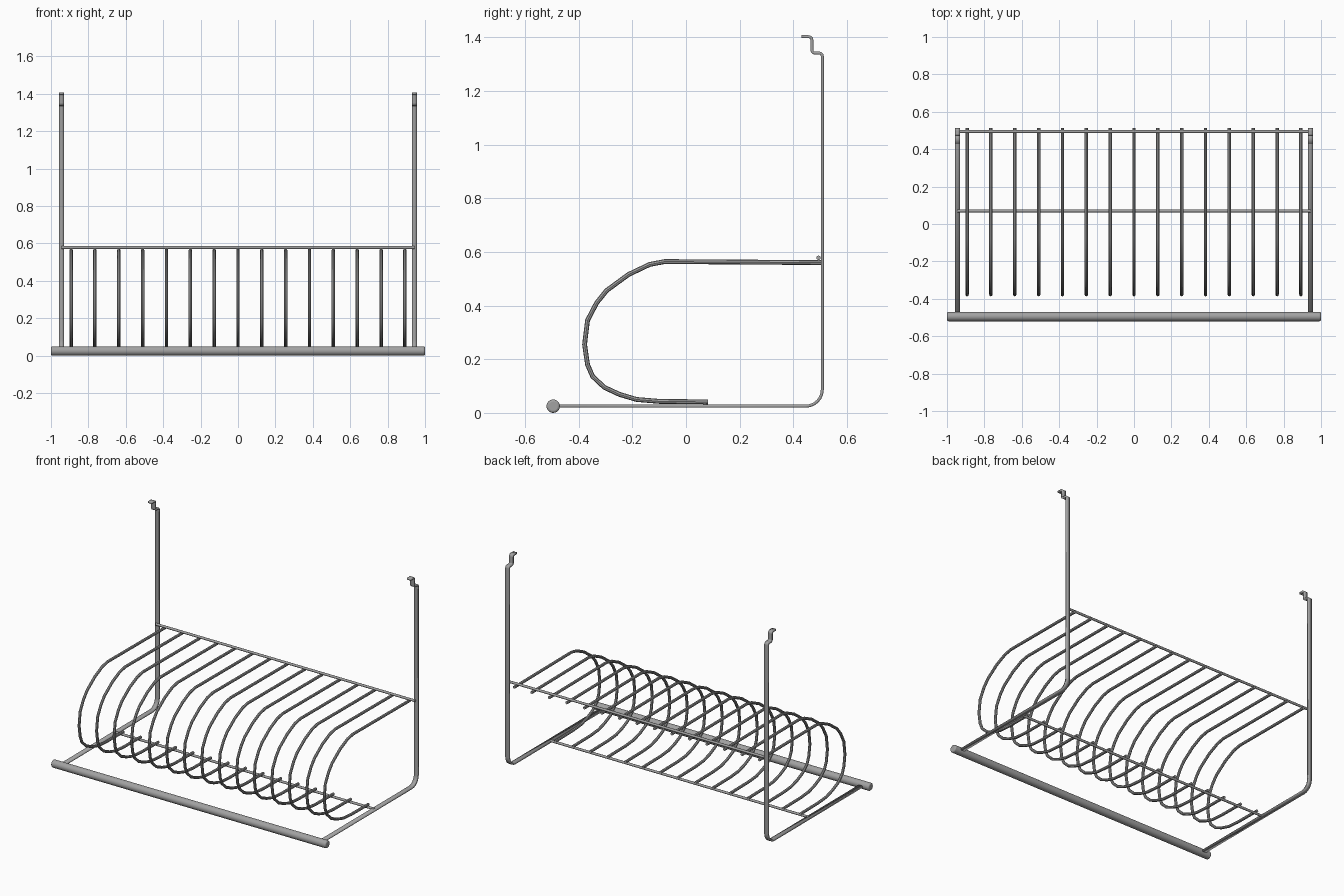
import bpy
import bmesh
import math
from mathutils import Vector

if "Cube" in bpy.data.objects:
    bpy.data.objects.remove(bpy.data.objects["Cube"], do_unlink=True)

steel = bpy.data.materials.new("grey_steel")
steel.use_nodes = True
steel.diffuse_color = (0.36, 0.36, 0.36, 1)
steel.node_tree.nodes["Principled BSDF"].inputs["Base Color"].default_value = (0.36, 0.36, 0.36, 1)


def activate(ob):
    bpy.ops.object.select_all(action="DESELECT")
    ob.select_set(True)
    bpy.context.view_layer.objects.active = ob


def finish(ob, name):
    ob.name = name
    ob.data.materials.clear()
    ob.data.materials.append(steel)
    activate(ob)
    bpy.ops.object.shade_smooth_by_angle(angle=math.radians(40))
    return ob


def fillet(points, radii, steps):
    """Round the inner corners of a (y, z) path."""
    pts = [Vector(p) for p in points]
    out = [pts[0]]
    for a, b, c, r in zip(pts, pts[1:], pts[2:], radii):
        start = b + (a - b).normalized() * r
        end = b + (c - b).normalized() * r
        centre = start + end - b
        for i in range(steps + 1):
            t = i / steps * math.pi / 2
            out.append(centre + (start - centre) * math.cos(t) + (end - centre) * math.sin(t))
    return out + [pts[-1]]


def cross_bar(name, y, z, radius, half, sides):
    bpy.ops.mesh.primitive_cylinder_add(vertices=sides, radius=radius, depth=2 * half,
                                        location=(0, y, z), rotation=(0, math.pi / 2, 0))
    return bpy.context.object


# Flat hanging straps with stepped hooks at the top
path = fillet([(-0.49, 0.025), (0.508, 0.025), (0.508, 1.341), (0.469, 1.341),
               (0.469, 1.402), (0.43, 1.402)], [0.062, 0.012, 0.012, 0.012], 6)
for side, x in (("right", -0.943), ("left", 0.943)):
    bm = bmesh.new()
    rows = [[bm.verts.new((x + dx, p.x, p.y)) for p in path] for dx in (-0.014, 0.014)]
    for i in range(len(path) - 1):
        bm.faces.new((rows[0][i], rows[1][i], rows[1][i + 1], rows[0][i + 1]))
    mesh = bpy.data.meshes.new("strap")
    bm.to_mesh(mesh)
    bm.free()
    strap = bpy.data.objects.new("strap", mesh)
    bpy.context.collection.objects.link(strap)
    mod = strap.modifiers.new("thickness", "SOLIDIFY")
    mod.thickness = 0.011
    mod.offset = 0
    mod.use_even_offset = True
    finish(strap, side + "_hanging_strap")

# Front tube with softened ends
tube = cross_bar("front_tube", -0.495, 0.025, 0.025, 1.0, 24)
bev = tube.modifiers.new("soft_ends", "BEVEL")
bev.width = 0.008
bev.segments = 3
bev.limit_method = "ANGLE"
bev.angle_limit = math.radians(60)
finish(tube, "front_tube")

# Thin cross rods that carry the hoops
finish(cross_bar("rear", 0.494, 0.578, 0.008, 0.943, 12), "rear_cross_rod")
finish(cross_bar("lower", 0.07, 0.028, 0.008, 0.943, 12), "lower_cross_rod")

# Row of bent wire hoops
hoop = [(0.513, 0.56), (0.235, 0.562), (-0.08, 0.564), (-0.136, 0.553), (-0.214, 0.516),
        (-0.296, 0.456), (-0.333, 0.41), (-0.367, 0.345), (-0.378, 0.255), (-0.367, 0.18),
        (-0.348, 0.136), (-0.304, 0.095), (-0.248, 0.069), (-0.184, 0.05), (-0.1, 0.043),
        (0.082, 0.041)]
for n in range(15):
    x = (n - 7) * 0.1275
    curve = bpy.data.curves.new("hoop", "CURVE")
    curve.dimensions = "3D"
    curve.bevel_depth = 0.009
    curve.bevel_resolution = 2
    curve.use_fill_caps = True
    spline = curve.splines.new("POLY")
    spline.points.add(len(hoop) - 1)
    for point, (y, z) in zip(spline.points, hoop):
        point.co = (x, y, z, 1)
    wire = bpy.data.objects.new("hoop", curve)
    bpy.context.collection.objects.link(wire)
    activate(wire)
    bpy.ops.object.convert(target="MESH")
    finish(bpy.context.object, f"wire_hoop_{n + 1}")
